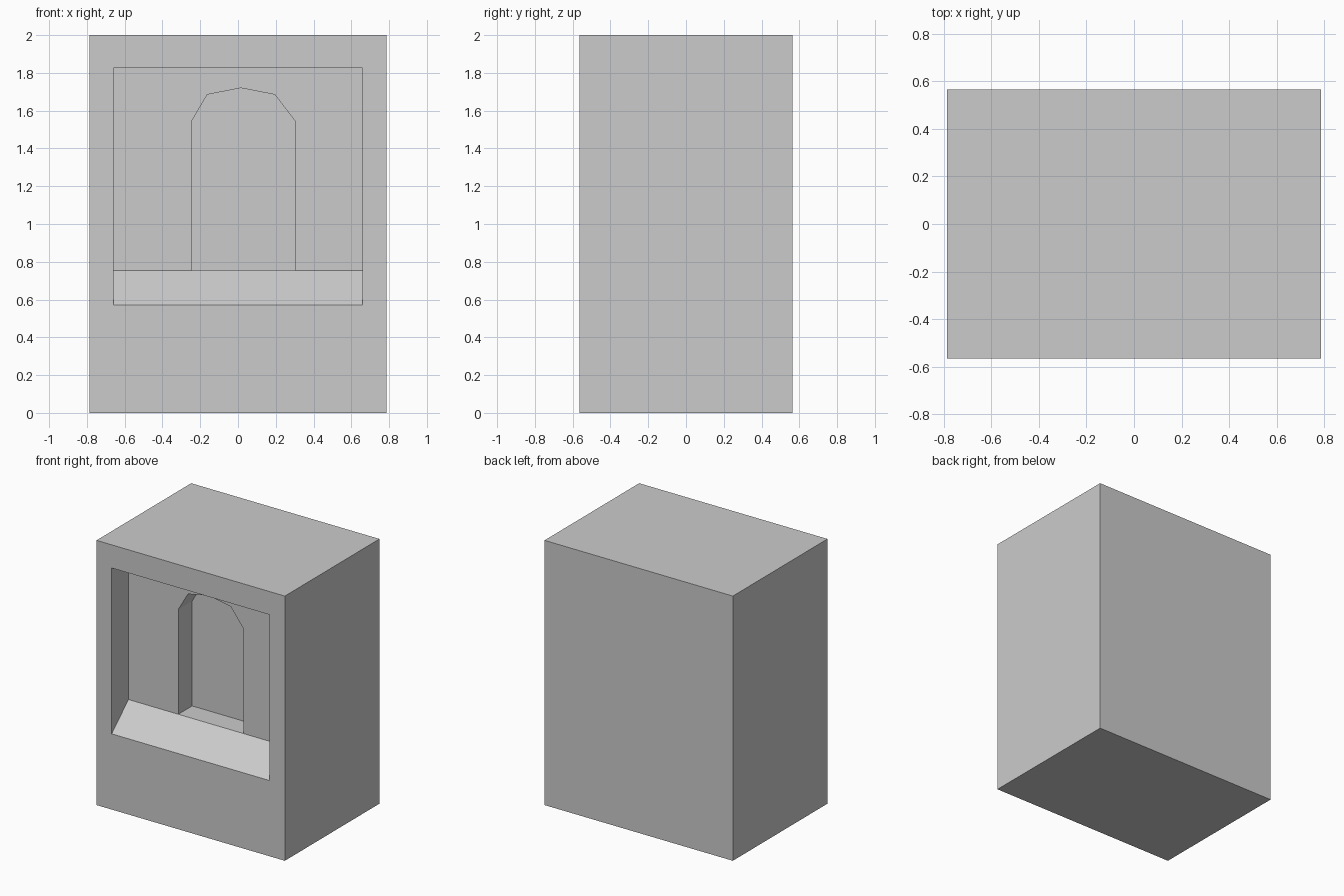
import bpy, bmesh
from mathutils import Vector

if "Cube" in bpy.data.objects:
    bpy.data.objects.remove(bpy.data.objects["Cube"])


def prism(name, profile, sweep):
    """Closed prism: planar profile swept along a vector."""
    bm = bmesh.new()
    face = bm.faces.new([bm.verts.new(p) for p in profile])
    ext = bmesh.ops.extrude_face_region(bm, geom=[face])
    verts = [g for g in ext["geom"] if isinstance(g, bmesh.types.BMVert)]
    bmesh.ops.translate(bm, verts=verts, vec=Vector(sweep))
    bmesh.ops.recalc_face_normals(bm, faces=bm.faces)
    mesh = bpy.data.meshes.new(name)
    bm.to_mesh(mesh)
    bm.free()
    obj = bpy.data.objects.new(name, mesh)
    bpy.context.collection.objects.link(obj)
    return obj


def carve(target, cutter):
    """Subtract the cutter and remove it."""
    mod = target.modifiers.new(cutter.name, 'BOOLEAN')
    mod.operation = 'DIFFERENCE'
    mod.solver = 'EXACT'
    mod.object = cutter
    bpy.context.view_layer.objects.active = target
    bpy.ops.object.modifier_apply(modifier=mod.name)
    bpy.data.objects.remove(cutter)


W, D = 0.787, 0.565          # half width, half depth
RECESS_Y, NICHE_Y = -0.365, -0.20
SILL_FRONT, SILL_BACK = 0.572, 0.755

# wall block
wall = prism("wall_block", [(-W, -D, 0), (W, -D, 0), (W, D, 0), (-W, D, 0)], (0, 0, 2))

# square window recess with sloping sill, profile continued past the front face
over = 0.1
slope = (SILL_BACK - SILL_FRONT) / (RECESS_Y + D)
side = [(-D - over, SILL_FRONT - slope * over), (RECESS_Y, SILL_BACK),
        (RECESS_Y, 1.825), (-D - over, 1.825)]
carve(wall, prism("recess_cutter", [(-0.66, y, z) for y, z in side], (1.318, 0, 0)))

# arched niche in the back of the recess
arch = [(-0.243, SILL_BACK), (-0.243, 1.548), (-0.163, 1.685), (0.015, 1.72),
        (0.195, 1.685), (0.302, 1.545), (0.302, SILL_BACK)]
start = RECESS_Y - 0.1
carve(wall, prism("niche_cutter", [(x, start, z) for x, z in arch], (0, NICHE_Y - start, 0)))
